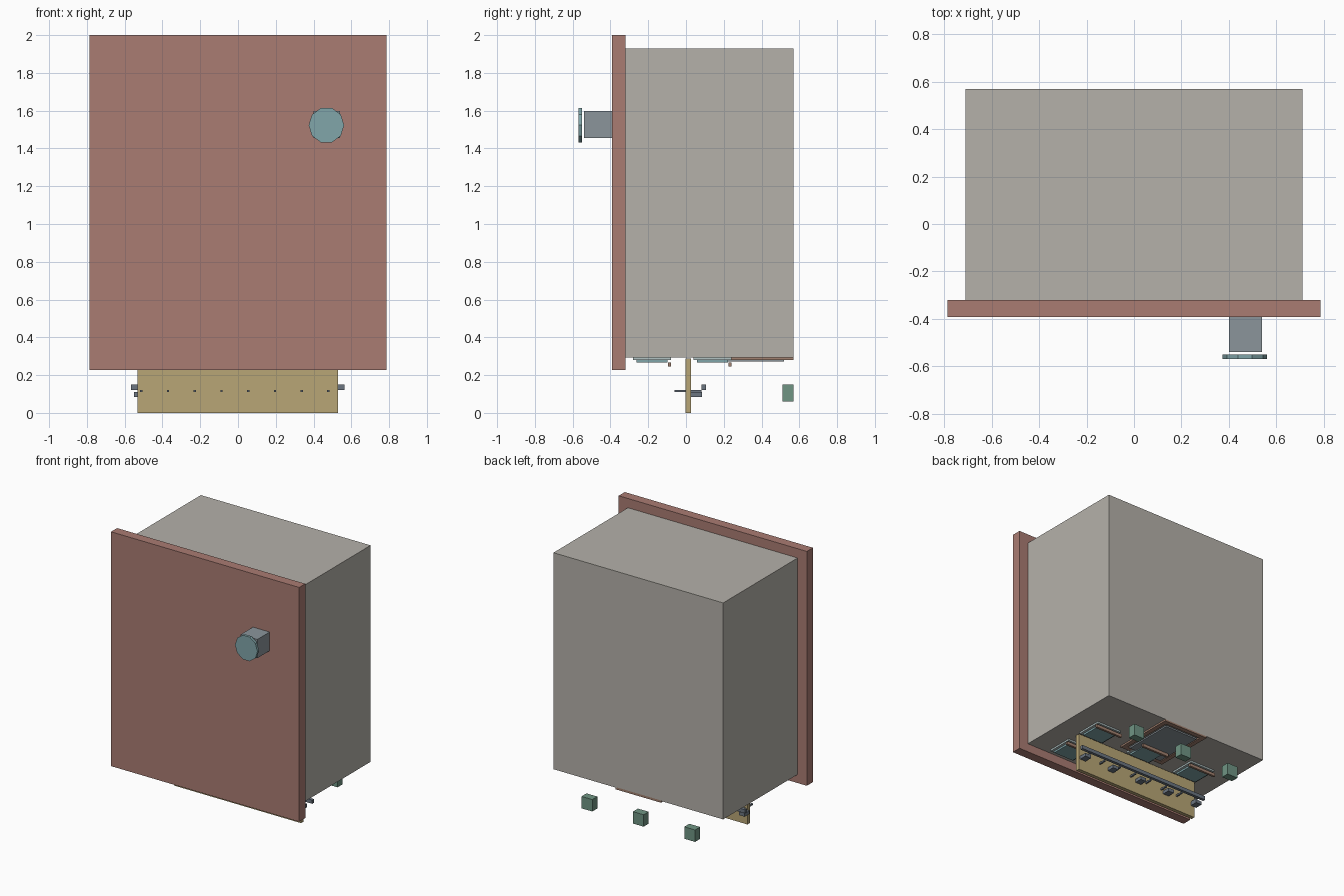
import bpy, bmesh, math

if "Cube" in bpy.data.objects:
    bpy.data.objects.remove(bpy.data.objects["Cube"])


def material(name, r, g, b):
    m = bpy.data.materials.new(name)
    m.diffuse_color = (r, g, b, 1)
    m.use_nodes = True
    m.node_tree.nodes["Principled BSDF"].inputs["Base Color"].default_value = m.diffuse_color
    return m


RED = material("red_brown", 0.40, 0.20, 0.17)
BODY = material("warm_grey", 0.46, 0.44, 0.40)
STEEL = material("steel", 0.26, 0.30, 0.33)
TEAL = material("teal", 0.22, 0.38, 0.40)
GOLD = material("ochre", 0.48, 0.38, 0.18)
GREEN = material("green", 0.16, 0.30, 0.23)
PALE = material("pale_teal", 0.45, 0.55, 0.55)
BROWN = material("brown", 0.36, 0.22, 0.16)
DARK = material("dark_steel", 0.15, 0.18, 0.22)


def finish(name, bm, mat):
    bmesh.ops.recalc_face_normals(bm, faces=bm.faces)
    me = bpy.data.meshes.new(name)
    bm.to_mesh(me)
    bm.free()
    me.materials.append(mat)
    ob = bpy.data.objects.new(name, me)
    bpy.context.collection.objects.link(ob)
    return ob


def box(name, x, y, z, mat):
    """Box from (min, max) pairs on each axis."""
    bm = bmesh.new()
    bmesh.ops.create_cube(bm, size=1)
    for v in bm.verts:
        v.co = [a[0] + (c + 0.5) * (a[1] - a[0]) for c, a in zip(v.co, (x, y, z))]
    return finish(name, bm, mat)


def span(c, w):
    return (c - w / 2, c + w / 2)


# Cabinet body and front panel
box("body", (-0.71, 0.71), (-0.32, 0.57), (0.293, 1.93), BODY)
box("front_panel", (-0.787, 0.787), (-0.393, -0.32), (0.228, 2.0), RED)

# Knob: square stem and ten-sided cap
box("knob_stem", (0.40, 0.54), (-0.54, -0.393), (1.455, 1.597), STEEL)
bm = bmesh.new()
ring = [bm.verts.new((0.468 + 0.094 * math.cos(i * math.tau / 10), -0.57,
                      1.523 + 0.096 * math.sin(i * math.tau / 10))) for i in range(10)]
cap = bm.faces.new(ring)
ext = bmesh.ops.extrude_face_region(bm, geom=[cap], use_keep_orig=True)
for v in ext["geom"]:
    if isinstance(v, bmesh.types.BMVert):
        v.co.y += 0.019
finish("knob_cap", bm, TEAL)

# Upright board below the body, with rail, pins and stops
box("lower_board", (-0.533, 0.53), (-0.003, 0.027), (0, 0.287), GOLD)
box("rail", (-0.567, 0.563), (0.083, 0.105), (0.122, 0.15), DARK)
for i in range(8):
    box(f"pin_{i}", span(-0.512 + i * 0.1415, 0.012), (-0.06, 0.083), (0.11, 0.122), DARK)
for i in range(5):
    box(f"stop_{i}", span(-0.526 + i * 0.255, 0.05), (0.027, 0.085), (0.085, 0.11), DARK)

# Two rows of pads under the floor, each with a plate and an end bar
for cy in (-0.18, 0.14):
    for cx in (-0.43, 0, 0.43):
        box("pad_base", span(cx, 0.21), span(cy, 0.20), (0.28, 0.295), PALE)
        box("pad_plate", span(cx, 0.17), span(cy, 0.165), (0.266, 0.28), TEAL)
        box("pad_bar", span(cx, 0.23), (cy + 0.084, cy + 0.101), (0.245, 0.268), BROWN)

# Framed rear hatch
box("hatch_frame_left", (-0.19, -0.155), (0.08, 0.57), (0.28, 0.297), BROWN)
box("hatch_frame_right", (0.155, 0.19), (0.08, 0.57), (0.28, 0.297), BROWN)
box("hatch_frame_front", (-0.155, 0.155), (0.08, 0.115), (0.28, 0.297), BROWN)
box("hatch_frame_back", (-0.155, 0.155), (0.535, 0.57), (0.28, 0.297), BROWN)
box("hatch_panel", (-0.14, 0.14), (0.12, 0.52), (0.273, 0.285), STEEL)

# Rear blocks
for cx in (-0.43, 0, 0.43):
    box("rear_block", span(cx, 0.09), (0.51, 0.57), (0.06, 0.15), GREEN)
